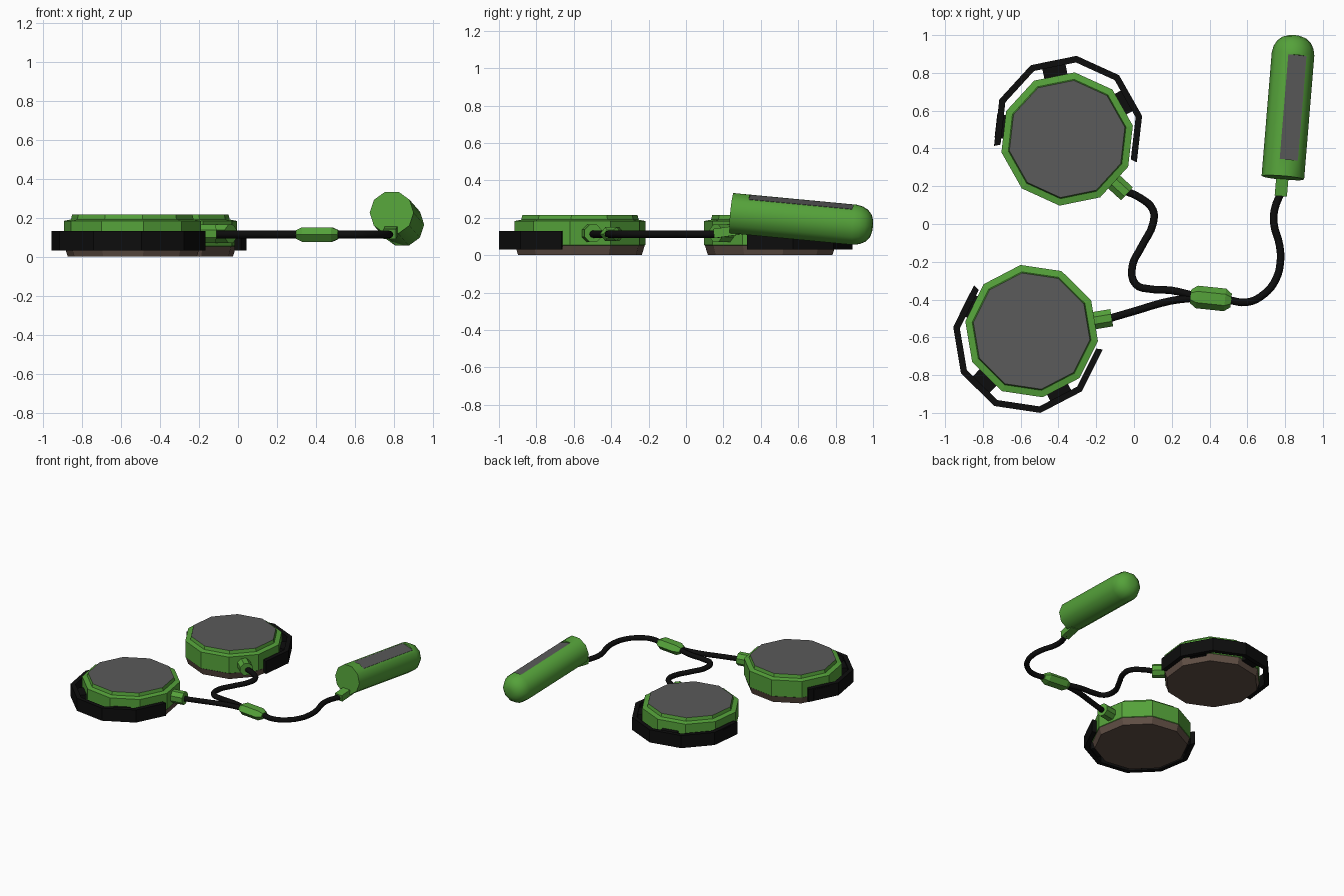
import bpy, bmesh, math
from mathutils import Vector, Matrix

if "Cube" in bpy.data.objects:
    bpy.data.objects.remove(bpy.data.objects["Cube"])


def mat(name, r, g, b):
    m = bpy.data.materials.new(name)
    m.diffuse_color = (r, g, b, 1)
    m.use_nodes = True
    m.node_tree.nodes["Principled BSDF"].inputs["Base Color"].default_value = m.diffuse_color
    return m


GREEN = mat("green plastic", 0.09, 0.36, 0.042)
GREY = mat("grey panel", 0.103, 0.103, 0.103)
BLACK = mat("black rubber", 0.004, 0.004, 0.004)
BROWN = mat("brown cushion", 0.12, 0.08, 0.06)


def loft(name, rings, mats, strip_mats=None, caps=(0, 0), matrix=Matrix()):
    """Skin a list of equal-length closed rings and cap both ends."""
    bm = bmesh.new()
    vs = [[bm.verts.new(p) for p in ring] for ring in rings]
    n = len(vs[0])
    for k in range(len(vs) - 1):
        for i in range(n):
            j = (i + 1) % n
            f = bm.faces.new((vs[k][i], vs[k][j], vs[k + 1][j], vs[k + 1][i]))
            f.material_index = strip_mats[k] if strip_mats else 0
    bm.faces.new(vs[0][::-1]).material_index = caps[0]
    bm.faces.new(vs[-1]).material_index = caps[1]
    bmesh.ops.recalc_face_normals(bm, faces=bm.faces[:])
    me = bpy.data.meshes.new(name)
    bm.to_mesh(me)
    bm.free()
    for m in mats:
        me.materials.append(m)
    ob = bpy.data.objects.new(name, me)
    bpy.context.collection.objects.link(ob)
    ob.matrix_world = matrix
    return ob


def box(name, size, m, matrix):
    x, y, z = (s / 2 for s in size)
    rings = [[(-x, -y, h), (x, -y, h), (x, y, h), (-x, y, h)] for h in (-z, z)]
    return loft(name, rings, [m], matrix=matrix)


def polar(r, a, z=0.0):
    return Vector((r * math.cos(a), r * math.sin(a), z))


def at(x, y, z, turn=0.0):
    return Matrix.Translation((x, y, z)) @ Matrix.Rotation(turn, 4, 'Z')


def activate(ob):
    bpy.ops.object.select_all(action='DESELECT')
    ob.select_set(True)
    bpy.context.view_layer.objects.active = ob


STEP = math.radians(36)


def ear_cup(tag, cx, cy, heading, side):
    # ten-sided cup: brown cushion, green shell, raised grey cap
    place = at(cx, cy, 0, heading)
    profile = [(0.335, 0), (0.351, 0.052), (0.355, 0.055), (0.355, 0.183),
               (0.318, 0.19), (0.312, 0.215)]
    rings = [[polar(r, i * STEP, z) for i in range(10)] for r, z in profile]
    loft(tag + "_ear_cup", rings, [GREEN, GREY, BROWN],
         [2, 0, 0, 0, 0], (2, 1), place)
    # band wrapped around six sides, set off-centre from the cup
    centre = Vector((0.043, 0, 0))
    rings = [[centre + polar(r, i * STEP, z)
              for r, z in ((0.365, 0.03), (0.4, 0.03), (0.4, 0.13), (0.365, 0.13))]
             for i in range(-3, 4)]
    loft(tag + "_band", rings, [BLACK], matrix=place)
    # spacer blocks between cup and band
    for k, steps in enumerate((0.5, -1.5, 2.5)):
        a = side * steps * STEP
        p = centre * 0.6 + polar(0.345, a, 0.08)
        box(f"{tag}_spacer_{k + 1}", (0.075, 0.125, 0.08), BLACK, place @ at(*p, a))
    # cable socket on the open side
    a = -side * 3.5 * STEP
    rings = [[(x, 0.05 * math.cos(i * math.pi / 4 + 0.39), 0.05 * math.sin(i * math.pi / 4 + 0.39))
              for i in range(8)] for x in (0.31, 0.43)]
    loft(tag + "_cable_socket", rings, [GREEN],
         matrix=place @ at(0, 0, 0.117, a))


ear_cup("rear", -0.354, 0.45, math.radians(83.5), 1)
ear_cup("front", -0.542, -0.567, math.radians(-116.5), -1)


# cables
def cable(name, pts):
    cu = bpy.data.curves.new(name, 'CURVE')
    cu.dimensions = '3D'
    cu.bevel_depth = 0.02
    cu.bevel_resolution = 2
    cu.resolution_u = 4
    cu.use_fill_caps = True
    sp = cu.splines.new('BEZIER')
    sp.bezier_points.add(len(pts) - 1)
    for bp, (x, y) in zip(sp.bezier_points, pts):
        bp.co = (x, y, 0.113)
        bp.handle_left_type = bp.handle_right_type = 'AUTO'
    cu.materials.append(BLACK)
    ob = bpy.data.objects.new(name, cu)
    bpy.context.collection.objects.link(ob)
    activate(ob)
    bpy.ops.object.convert(target='MESH')
    bpy.ops.object.shade_smooth_by_angle(angle=math.radians(50))


cable("rear_cup_cable", [(-0.06, 0.18), (0.03, 0.14), (0.1, 0.075), (0.1, 0), (0.04, -0.12),
                         (-0.01, -0.23), (0.01, -0.32), (0.09, -0.345), (0.2, -0.352), (0.33, -0.383)])
cable("front_cup_cable", [(-0.13, -0.5), (0.0, -0.462), (0.19, -0.408), (0.33, -0.39)])
cable("handset_cable", [(0.49, -0.4), (0.6, -0.414), (0.69, -0.37), (0.75, -0.295), (0.775, -0.2),
                        (0.77, -0.11), (0.741, 0), (0.745, 0.08), (0.785, 0.18)])

# cable splitter with tapered ends
rings = [[(x, 0.06 * s * math.cos(i * math.pi / 3), 0.043 * s * math.sin(i * math.pi / 3))
          for i in range(6)] for x, s in ((-0.108, 0.6), (-0.075, 1), (0.075, 1), (0.108, 0.6))]
loft("cable_splitter", rings, [GREEN], matrix=at(0.407, -0.394, 0.113, math.radians(-6)))

# handset: ten-sided tube with a domed far end
axis = Vector((0.062, 0.752, -0.071)).normalized()
hand = Matrix.Translation((0.788, 0.245, 0.225)) @ axis.to_track_quat('Y', 'Z').to_matrix().to_4x4()
profile = [(0, 0.113), (0.66, 0.113), (0.695, 0.106), (0.725, 0.09), (0.748, 0.063), (0.758, 0.03)]
rings = [[(r * math.cos((i + 0.5) * STEP + math.pi / 2), y,
           r * math.sin((i + 0.5) * STEP + math.pi / 2)) for i in range(10)] for y, r in profile]
handset = loft("handset", rings, [GREEN], matrix=hand)

# recess for the handset panel
roll = Matrix.Rotation(math.radians(14), 4, 'Y')
cutter = box("panel_cutter", (0.1, 0.558, 0.1), GREEN,
             hand @ roll @ Matrix.Translation((0, 0.368, 0.143)))
cutter.hide_render = True
mod = handset.modifiers.new("recess", 'BOOLEAN')
mod.operation = 'DIFFERENCE'
mod.solver = 'EXACT'
mod.object = cutter
activate(handset)
bpy.ops.object.modifier_apply(modifier="recess")
bpy.data.objects.remove(cutter)
bpy.ops.object.shade_smooth_by_angle(angle=math.radians(40))
box("handset_panel", (0.1, 0.558, 0.006), GREY,
    hand @ roll @ Matrix.Translation((0, 0.368, 0.0945)))

# cable socket under the near end of the handset
box("handset_cable_socket", (0.065, 0.13, 0.05), GREEN,
    at(0.783, 0.215, 0.125, math.radians(-5)) @ Matrix.Rotation(math.radians(8), 4, 'X'))
